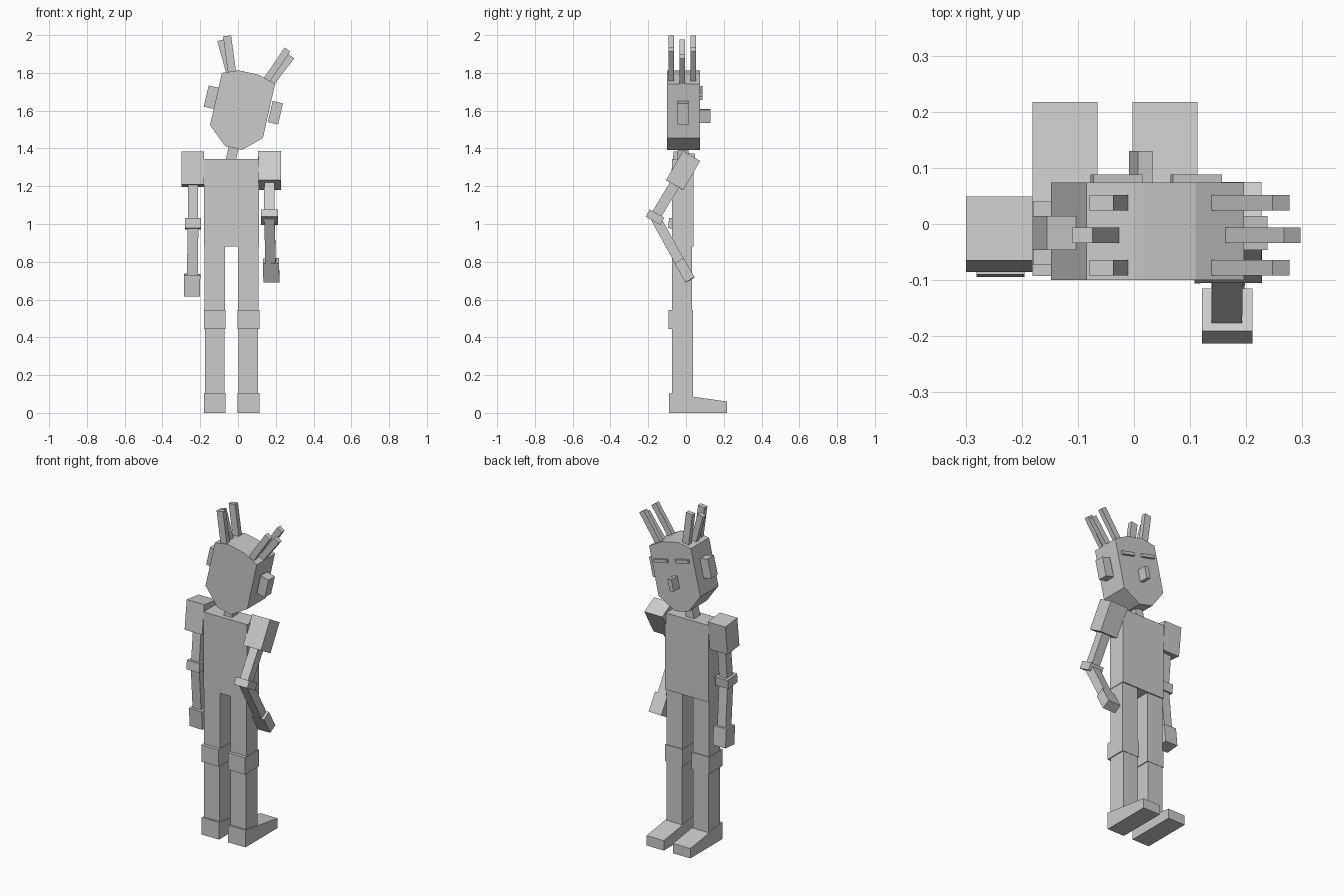
import bpy
import bmesh
from mathutils import Vector, Matrix

if "Cube" in bpy.data.objects:
    bpy.data.objects.remove(bpy.data.objects["Cube"])

grey = bpy.data.materials.new("plain_grey")
grey.diffuse_color = (0.6, 0.6, 0.6, 1)
grey.use_nodes = True
grey.node_tree.nodes["Principled BSDF"].inputs["Base Color"].default_value = grey.diffuse_color


def finish(name, bm):
    bmesh.ops.recalc_face_normals(bm, faces=bm.faces)
    mesh = bpy.data.meshes.new(name)
    bm.to_mesh(mesh)
    bm.free()
    mesh.materials.append(grey)
    obj = bpy.data.objects.new(name, mesh)
    bpy.context.collection.objects.link(obj)
    return obj


def bar(name, a, b, width, depth):
    """Box running from a to b, width mostly along x, depth across it."""
    a, b = Vector(a), Vector(b)
    d = (b - a).normalized()
    x = Vector((1, 0, 0))
    x = (x - d * x.dot(d)).normalized()
    y = d.cross(x)
    frame = Matrix((x * width, y * depth, b - a)).transposed().to_4x4()
    frame.translation = (a + b) / 2
    bm = bmesh.new()
    bmesh.ops.create_cube(bm, size=1, matrix=frame)
    return finish(name, bm)


def box(name, x0, x1, y0, y1, z0, z1):
    c = ((x0 + x1) / 2, (y0 + y1) / 2)
    return bar(name, (*c, z0), (*c, z1), x1 - x0, y1 - y0)


def prism(name, points, offset):
    bm = bmesh.new()
    face = bm.faces.new([bm.verts.new(p) for p in points])
    ext = bmesh.ops.extrude_face_region(bm, geom=[face])
    moved = [v for v in ext["geom"] if isinstance(v, bmesh.types.BMVert)]
    bmesh.ops.translate(bm, vec=offset, verts=moved)
    # extruding may leave the starting face out, so close the open end
    edges = [e for e in bm.edges if e.is_boundary]
    if edges:
        bmesh.ops.holes_fill(bm, edges=edges)
    return finish(name, bm)


# Head: tilted outline with domed top and chamfered chin
outline = [(-.085, 1.80), (0, 1.813), (.016, 1.811), (.11, 1.79), (.196, 1.742),
           (.132, 1.455), (.021, 1.392), (-.069, 1.413), (-.148, 1.524)]
prism("head", [(x, -.10, z) for x, z in outline], (0, .174, 0))

# Parts that share the head's tilt
TILT = Vector((.225, 0, .974))


def head_block(name, x, y, z, width, depth, height):
    c = Vector((x, y, z))
    bar(name, c - TILT * height / 2, c + TILT * height / 2, width, depth)


head_block("left_ear", -.141, -.016, 1.671, .056, .06, .115)
head_block("right_ear", .198, -.016, 1.589, .056, .06, .115)
head_block("nose", .012, .098, 1.572, .027, .065, .072)
head_block("left_eye", -.031, .078, 1.711, .09, .02, .02)
head_block("right_eye", .111, .078, 1.676, .09, .02, .02)
head_block("neck", -.03, -.016, 1.375, .053, .06, .11)

# Hair spikes: outer pair and a shifted middle one on each side
for i, y in enumerate((.038, -.02, -.078)):
    if i == 1:
        bar("left_hair", (-.035, y, 1.77), (-.092, y, 1.973), .037, .028)
        bar("right_hair", (.163, y, 1.73), (.282, y, 1.888), .037, .028)
    else:
        bar("left_hair", (-.027, y, 1.77), (-.058, y, 1.996), .043, .028)
        bar("right_hair", (.147, y, 1.755), (.262, y, 1.924), .037, .028)

# Torso
box("torso", -.18, .112, -.073, .04, .88, 1.345)

# Legs with knee blocks and wedge feet
for side, cx in (("left", -.123), ("right", .055)):
    box(side + "_thigh", cx - .054, cx + .054, -.073, .033, .5, .885)
    box(side + "_knee", cx - .058, cx + .058, -.093, .038, .443, .545)
    box(side + "_shin", cx - .052, cx + .052, -.074, .036, .08, .45)
    x = cx - .058
    prism(side + "_foot", [(x, -.09, 0), (x, .217, 0), (x, .217, .06),
                           (x, -.09, .104)], (.116, 0, 0))

# Left arm, hanging down
bar("left_shoulder", (-.24, -.027 - .001, 1.203), (-.24, -.008, 1.378), .118, .115)
bar("left_upper_arm", (-.238, -.046, 1.0), (-.238, -.025, 1.22), .054, .055)
bar("left_elbow", (-.238, -.05, .974), (-.238, -.045, 1.028), .085, .09)
bar("left_forearm", (-.242, -.02, .70), (-.238, -.046, 1.0), .057, .055)
bar("left_hand", (-.244, -.012, .62), (-.242, -.022, .733), .085, .085)

# Right arm, bent at the elbow
bar("right_shoulder", (.168, -.06, 1.206), (.167, .029, 1.36), .12, .105)
bar("right_upper_arm", (.165, -.164, 1.037), (.167, -.05, 1.225), .055, .055)
bar("right_elbow", (.166, -.175, 1.017), (.166, -.153, 1.055), .09, .088)
bar("right_forearm", (.173, -.025, .785), (.166, -.164, 1.037), .055, .052)
bar("right_hand", (.177, .021, .704), (.174, -.036, .805), .085, .056)
